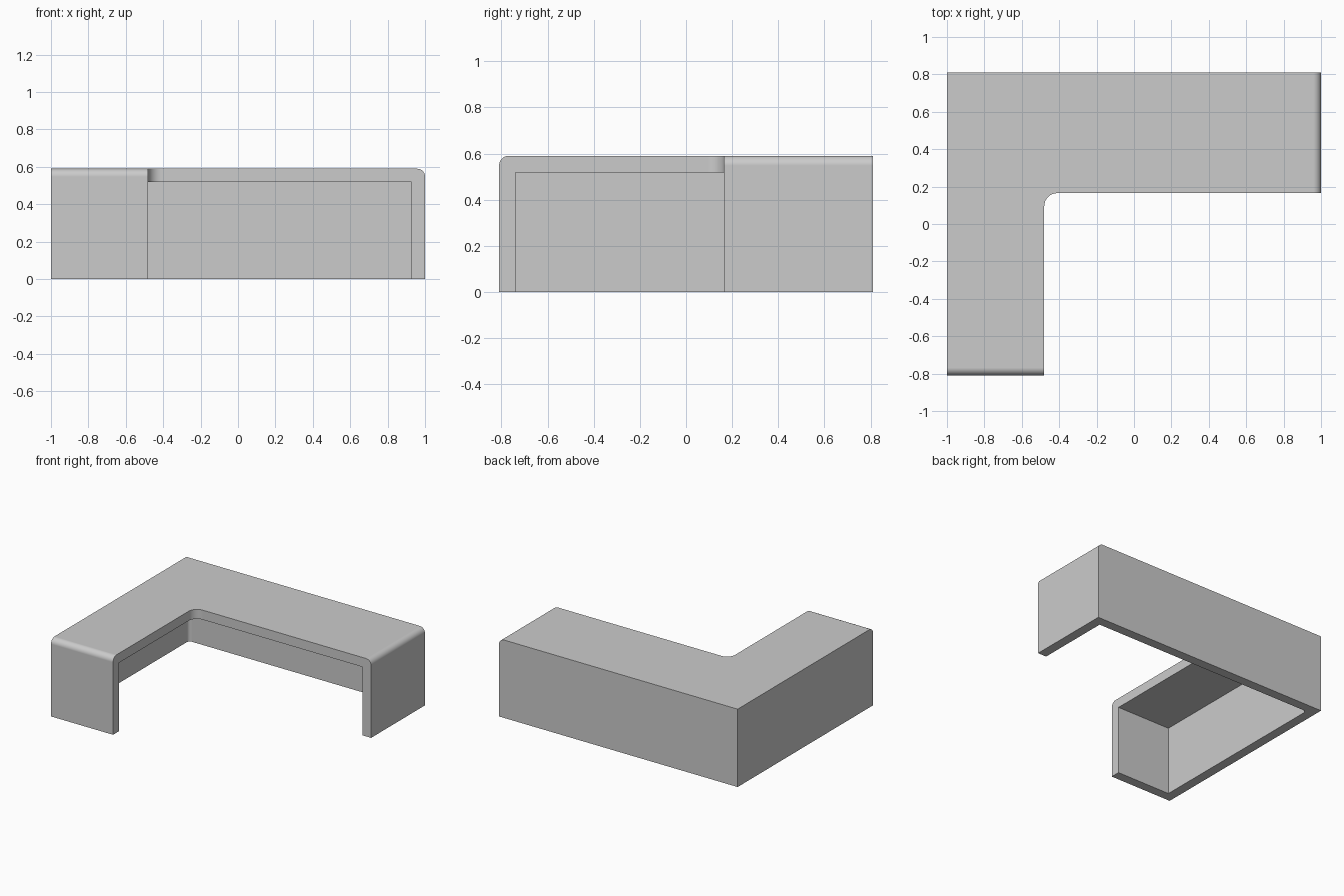
import bpy, bmesh

if "Cube" in bpy.data.objects:
    bpy.data.objects.remove(bpy.data.objects["Cube"])


def round_edges(bm, test, radius):
    edges = [e for e in bm.edges if test(*[v.co for v in e.verts])]
    bmesh.ops.bevel(bm, geom=edges, offset=radius, segments=8, profile=0.5, affect='EDGES')


def prism(name, outline, z0, z1, roundings):
    """Extrude a plan outline and round the selected edges."""
    bm = bmesh.new()
    base = bm.faces.new([bm.verts.new((x, y, z0)) for x, y in outline])
    ext = bmesh.ops.extrude_face_region(bm, geom=[base])
    for v in ext['geom']:
        if isinstance(v, bmesh.types.BMVert):
            v.co.z = z1
    bmesh.ops.recalc_face_normals(bm, faces=bm.faces[:])
    for test, radius in roundings:
        round_edges(bm, test, radius)
    bmesh.ops.recalc_face_normals(bm, faces=bm.faces[:])
    mesh = bpy.data.meshes.new(name)
    bm.to_mesh(mesh)
    bm.free()
    obj = bpy.data.objects.new(name, mesh)
    bpy.context.collection.objects.link(obj)
    return obj


W, D, H = 1.0, 0.81, 0.59     # half width, half depth, height
T = 0.072                     # wall thickness
IX, IY = -0.48, 0.165         # inside corner of the L


def near(a, b):
    return abs(a - b) < 1e-4


# L-shaped body: rounded inside corner and rounded tops of the two ends
shell = prism(
    "corner_shell",
    [(-W, -D), (IX, -D), (IX, IY), (W, IY), (W, D), (-W, D)], 0, H,
    [(lambda a, b: all(near(p.x, IX) and near(p.y, IY) for p in (a, b)), 0.07),
     (lambda a, b: all(near(p.z, H) and near(p.x, W) for p in (a, b)), 0.042),
     (lambda a, b: all(near(p.z, H) and near(p.y, -D) for p in (a, b)), 0.042)])

# Hollow, open underneath and on the inner side of the L
ix, iy = W - T, D - T
cutter = prism(
    "hollow_cutter",
    [(-ix, -iy), (ix, -iy), (ix, iy), (-ix, iy)], -0.2, H - T,
    [(lambda a, b: all(near(p.x, -ix) and near(p.y, iy) for p in (a, b)), 0.025)])
cutter.hide_render = True

mod = shell.modifiers.new("hollow", 'BOOLEAN')
mod.operation = 'DIFFERENCE'
mod.solver = 'EXACT'
mod.object = cutter

bpy.context.view_layer.objects.active = shell
bpy.ops.object.select_all(action='DESELECT')
shell.select_set(True)
bpy.ops.object.modifier_apply(modifier=mod.name)
bpy.data.objects.remove(cutter)

# Smooth fillets, crisp edges
bpy.ops.object.shade_smooth_by_angle(angle=0.52)
wn = shell.modifiers.new("flat_faces", 'WEIGHTED_NORMAL')
wn.keep_sharp = True
